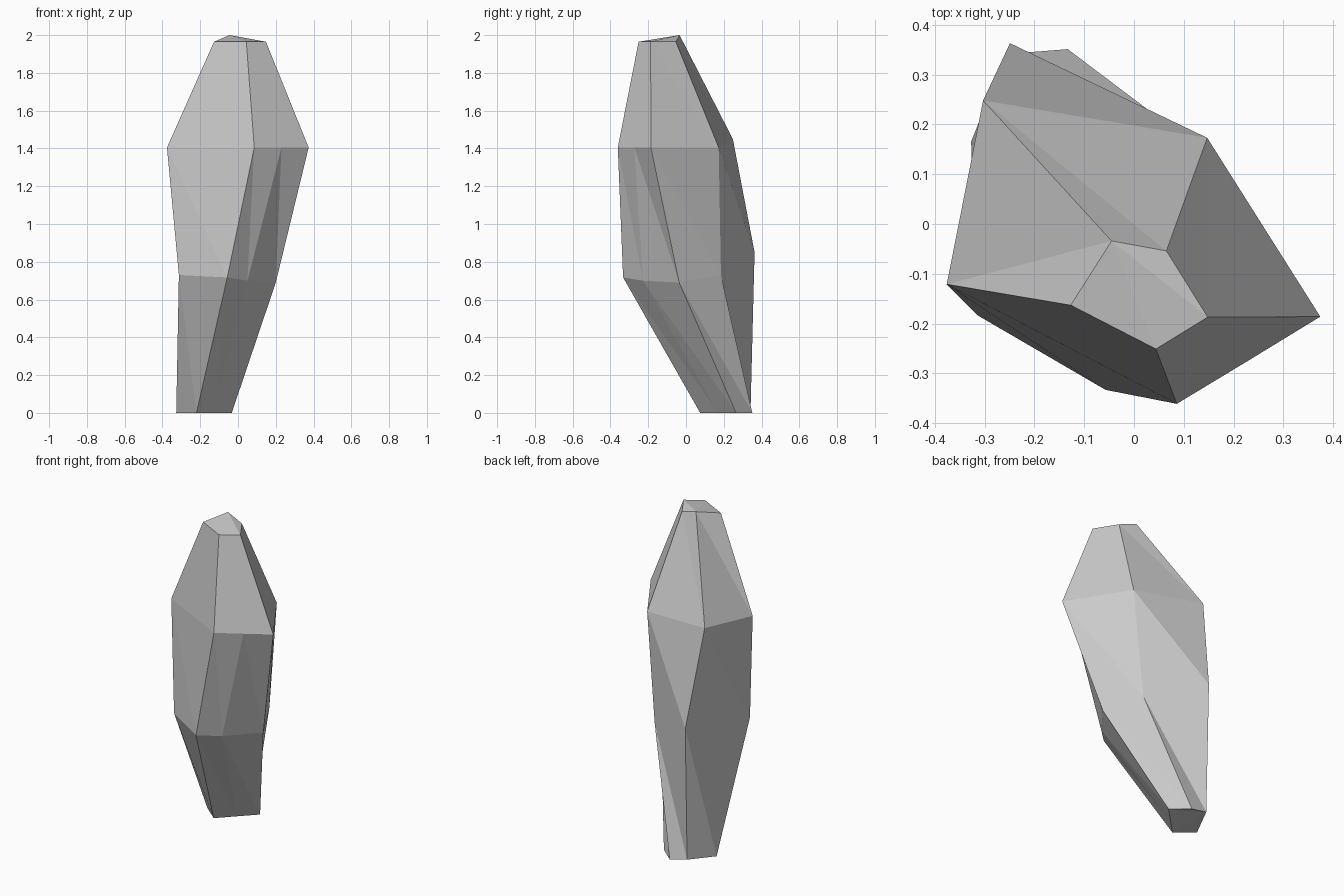
import bpy, bmesh

if "Cube" in bpy.data.objects:
    bpy.data.objects.remove(bpy.data.objects["Cube"])

# Cross-sections of the stone shard, bottom to top, each counterclockwise from the front-left corner
rings = [
    [(-.327, .165, 0), (-.22, .075, 0), (-.127, .17, 0), (-.033, .265, 0), (-.133, .351, 0), (-.247, .342, .025)],
    [(-.313, -.184, .73), (-.057, -.333, .717), (.05, -.228, .70), (.20, -.036, .69), (.087, .185, .73), (-.249, .363, .85)],
    [(-.376, -.121, 1.405), (.086, -.361, 1.405), (.23, -.274, 1.405), (.374, -.186, 1.405), (.147, .173, 1.405), (-.303, .248, 1.45)],
    [(-.127, -.163, 1.965), (.044, -.251, 1.965), (.096, -.219, 1.965), (.148, -.187, 1.965), (.065, -.054, 1.965), (-.045, -.034, 2.0)],
]

bm = bmesh.new()
loops = [[bm.verts.new(p) for p in ring] for ring in rings]
n = len(rings[0])

# Faceted sides
for a, b in zip(loops, loops[1:]):
    for k in range(n):
        j = (k + 1) % n
        bm.faces.new((a[k], a[j], b[k]))
        bm.faces.new((a[j], b[j], b[k]))

# Bottom and top caps, fanned from the raised back corner
for k in range(n - 2):
    bm.faces.new((loops[0][-1], loops[0][k + 1], loops[0][k]))
    bm.faces.new((loops[-1][-1], loops[-1][k], loops[-1][k + 1]))

bmesh.ops.recalc_face_normals(bm, faces=bm.faces)
mesh = bpy.data.meshes.new("stone_shard")
bm.to_mesh(mesh)
bm.free()
bpy.context.collection.objects.link(bpy.data.objects.new("stone_shard", mesh))
